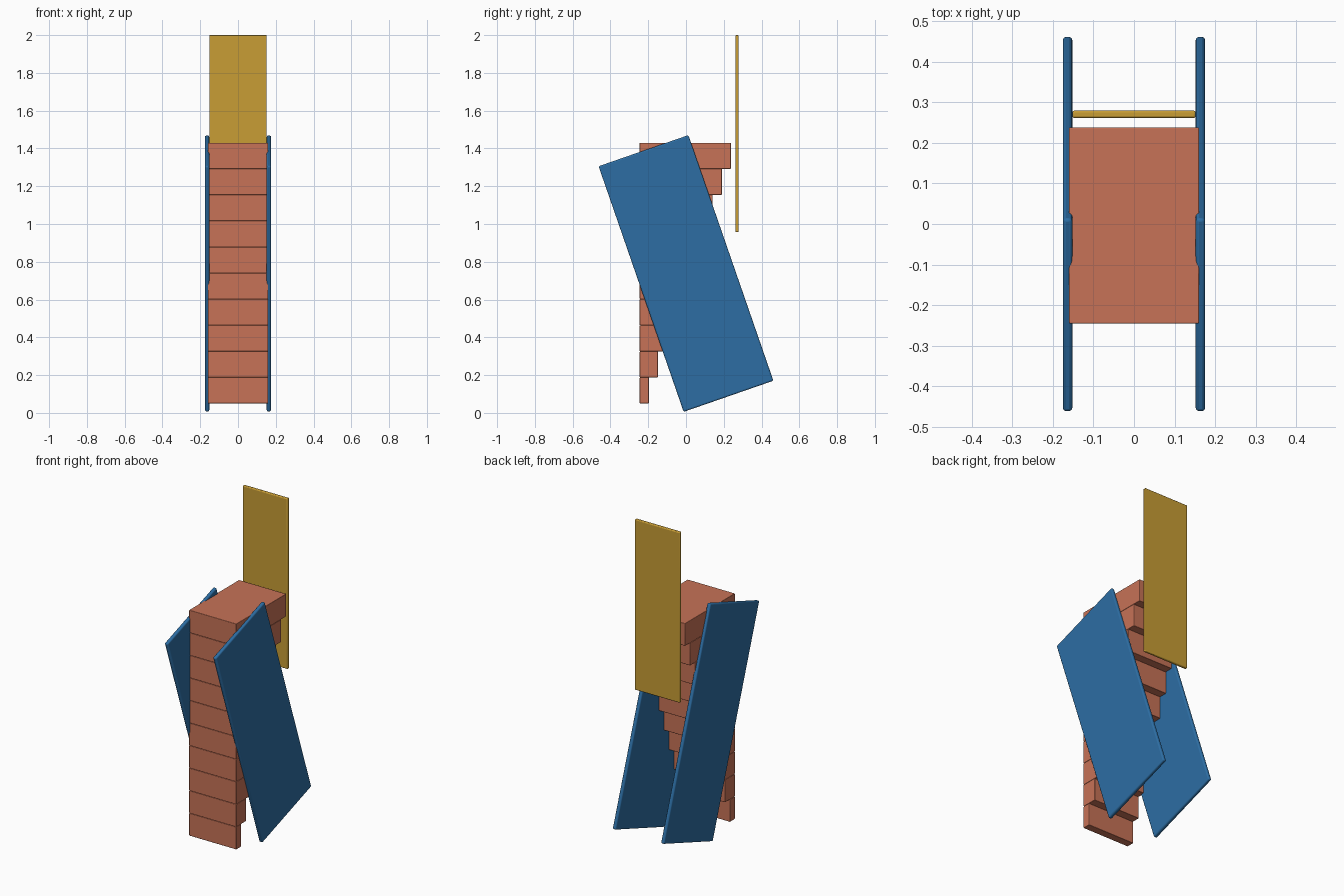
import bpy
import math

cube = bpy.data.objects.get("Cube")
if cube:
    bpy.data.objects.remove(cube, do_unlink=True)


def material(name, rgb):
    mat = bpy.data.materials.new(name)
    mat.use_nodes = True
    colour = (*rgb, 1)
    mat.diffuse_color = colour
    mat.node_tree.nodes["Principled BSDF"].inputs["Base Color"].default_value = colour
    return mat


def box(name, size, centre, mat, bevel, tilt=0.0):
    """Box with softly rounded edges, tilted about the x axis."""
    bpy.ops.mesh.primitive_cube_add(size=1, location=centre, rotation=(tilt, 0, 0))
    obj = bpy.context.object
    obj.name = name
    obj.scale = size
    bpy.ops.object.transform_apply(location=False, rotation=False, scale=True)
    obj.data.materials.append(mat)
    mod = obj.modifiers.new("Rounded edges", 'BEVEL')
    mod.width = bevel
    mod.segments = 3
    bpy.ops.object.shade_smooth_by_angle(angle=math.radians(35))
    return obj


terracotta = material("terracotta", (0.57, 0.17, 0.095))
blue = material("blue", (0.026, 0.155, 0.37))
ochre = material("ochre", (0.58, 0.34, 0.036))

# Stack of steps, flush at the front and growing deeper upward
STEPS = 10
RISE = 0.138
TREAD = 0.0483
FRONT = -0.245
for i in range(STEPS):
    depth = TREAD * (i + 1)
    box(f"step_{i + 1}", (0.32, depth, RISE),
        (0, FRONT + depth / 2, 0.05 + RISE * (i + 0.5)), terracotta, 0.003)

# Tilted side boards
for name, side in (("left_side_board", 1), ("right_side_board", -1)):
    box(name, (0.023, 0.503, 1.376), (side * 0.1635, 0, 0.738),
        blue, 0.008, math.radians(19.1))

# Upright back board
box("back_board", (0.304, 0.018, 1.043), (0, 0.27, 1.4785), ochre, 0.005)
